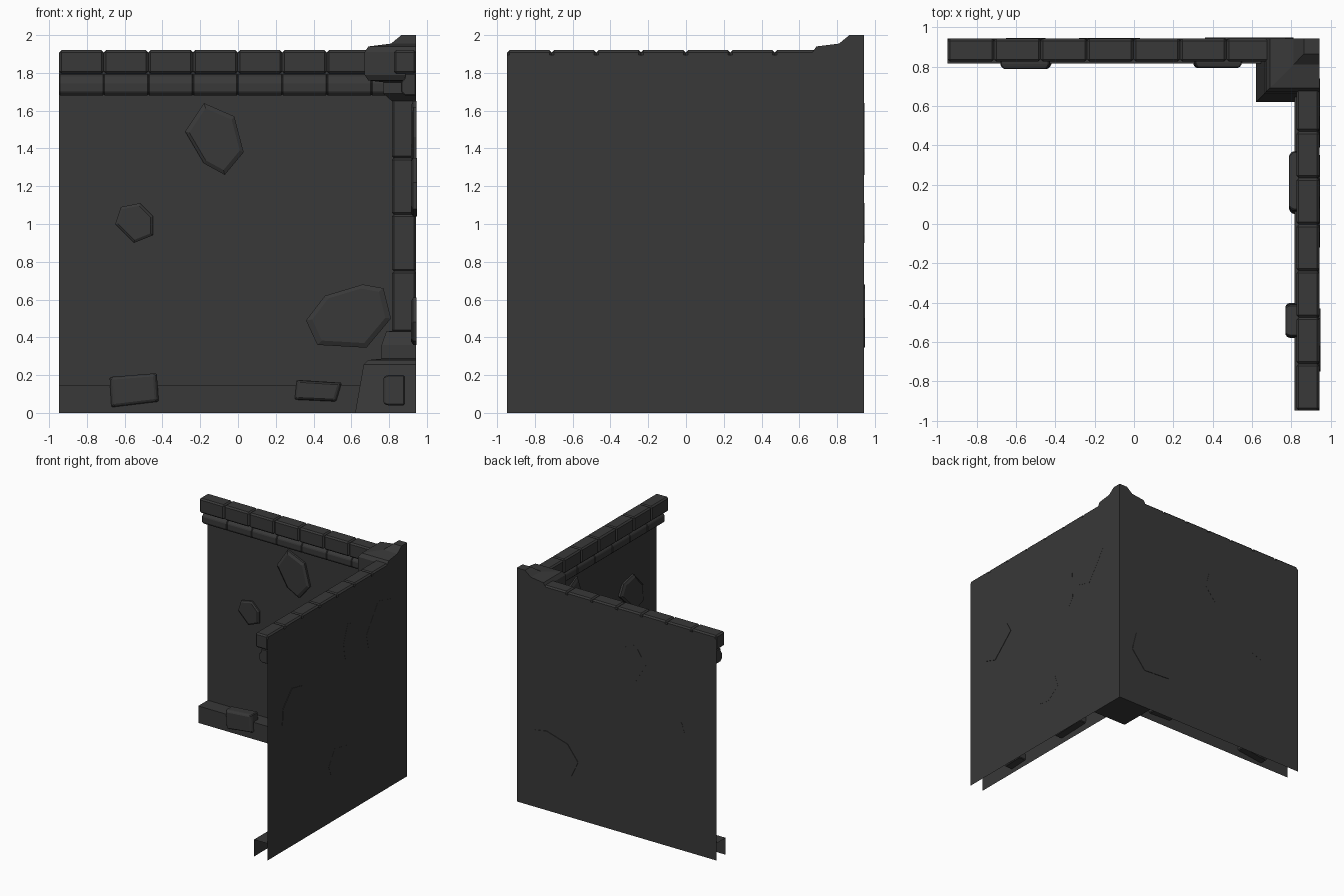
import bpy, bmesh
from mathutils import Vector

if "Cube" in bpy.data.objects:
    bpy.data.objects.remove(bpy.data.objects["Cube"])

O = 0.943      # outer plane of both walls
L = -0.947     # free end of each wall

stone = bpy.data.materials.new("dark_stone")
stone.diffuse_color = (0.04, 0.04, 0.04, 1)
stone.use_nodes = True
stone.node_tree.nodes["Principled BSDF"].inputs["Base Color"].default_value = stone.diffuse_color

# Wall coordinates: s along the wall, d depth inward from the outer plane, z up
def back(s, d, z): return Vector((s, O - d, z))
def right(s, d, z): return Vector((O - d, s, z))
WALLS = (("back", back), ("right", right))

def finish(bm, name, bevel=0.0):
    bmesh.ops.recalc_face_normals(bm, faces=bm.faces)
    if bevel:
        bmesh.ops.bevel(bm, geom=list(bm.edges), offset=bevel, segments=1,
                        affect='EDGES', clamp_overlap=True)
    me = bpy.data.meshes.new(name)
    bm.to_mesh(me)
    bm.free()
    ob = bpy.data.objects.new(name, me)
    me.materials.append(stone)
    bpy.context.collection.objects.link(ob)
    return ob

def loft(name, rings, cap_start=True, cap_end=True, closed=True, bevel=0.0):
    bm = bmesh.new()
    vs = [[bm.verts.new(p) for p in r] for r in rings]
    n = len(vs[0])
    for a, b in zip(vs, vs[1:]):
        for i in range(n if closed else n - 1):
            j = (i + 1) % n
            bm.faces.new((a[i], a[j], b[j], b[i]))
    if cap_start: bm.faces.new(vs[0])
    if cap_end: bm.faces.new(vs[-1])
    return finish(bm, name, bevel)

def sheet(name, f, profile):
    loft(name, [[f(s, d, z) for d, z in profile] for s in (L, O)],
         False, False, False)

def prism(name, f, s0, s1, profile, bevel):
    loft(name, [[f(s, d, z) for d, z in profile] for s in (s0, s1)], bevel=bevel)

def rock(name, f, pts, depth, poke=0.001):
    cs = sum(p[0] for p in pts) / len(pts)
    cz = sum(p[1] for p in pts) / len(pts)
    loft(name, [[f(cs + (s - cs) * k, d, cz + (z - cz) * k) for s, z in pts]
                for k, d in ((1, -poke), (1, depth * .6), (.86, depth))])

def square_stack(name, levels, bevel=0.0):
    loft(name, [[Vector(p) for p in ((a, a, z), (O, a, z), (O, O, z), (a, O, z))]
                for a, z in levels], bevel=bevel)

BRICK = [(0, 1.795), (.118, 1.795), (.118, 1.92), (0, 1.92)]
MOULD = [(0, 1.68), (.06, 1.68), (.08, 1.70), (.08, 1.75), (.06, 1.775),
         (.06, 1.797), (0, 1.797)]
N = 8
step = (O - L) / N
for side, f in WALLS:
    # thin wall and open plinth
    sheet(side + "_wall", f, [(0, 0), (0, 1.895)])
    sheet(side + "_plinth", f, [(.128, 0), (.128, .145), (0, .145)])
    # coping bricks and moulding below them
    for i in range(N):
        a = L + i * step
        prism(f"{side}_coping_brick_{i}", f, a, a + step, BRICK, .012)
        prism(f"{side}_moulding_{i}", f, a, a + step, MOULD, .005)

# corner pillar: base, stacked blocks, capital
square_stack("pillar_base", [(.62, 0), (.665, .255), (.69, .28), (.76, .287),
                             (.76, .36), (.785, .43), (.815, .435)])
zs = [.43, .75, 1.05, 1.35, 1.66]
for i, (a, b) in enumerate(zip(zs, zs[1:])):
    square_stack(f"pillar_block_{i}", [(.815, a), (.815, b)], .01)
square_stack("pillar_capital", [(.815, 1.65), (.77, 1.69), (.77, 1.75), (.69, 1.76),
                                (.67, 1.79), (.67, 1.91), (.69, 1.94),
                                (.81, 1.955), (.865, 2.0)])

# stones set in the wall faces
rock("back_stone_high", back, [(-.28, 1.49), (-.18, 1.64), (-.02, 1.57),
     (.03, 1.38), (-.07, 1.26), (-.18, 1.32)], .03)
rock("back_stone_small", back, [(-.65, 1.0), (-.62, 1.09), (-.52, 1.11),
     (-.45, 1.04), (-.45, .94), (-.55, .9)], .022)
rock("back_stone_low", back, [(.36, .49), (.46, .62), (.66, .68), (.77, .66),
     (.81, .5), (.68, .345), (.42, .36)], .032, .004)
rock("right_stone_high", right, [(.39, 1.42), (.55, 1.65), (.74, 1.6),
     (.74, 1.5), (.56, 1.24), (.42, 1.28)], .028)
rock("right_stone_small", right, [(.08, 1.46), (.14, 1.62), (.34, 1.52),
     (.35, 1.2), (.3, 1.13), (.1, 1.33)], .022)
rock("right_stone_end", right, [(-.75, 1.08), (-.63, 1.04), (-.43, 1.23),
     (-.48, 1.32), (-.62, 1.35), (-.74, 1.22)], .028, .004)
rock("right_stone_low", right, [(-.12, .48), (-.04, .61), (.12, .58),
     (.16, .45), (.04, .36), (-.08, .38)], .026)

# stones set in the plinth
def plinth_stone(name, f, pts, front):
    cs, cz = (sum(c) / 4 for c in zip(*pts))
    loft(name, [[f(cs + (s - cs) * k, d, cz + (z - cz) * k) for s, z in pts]
                for k, d in ((1, .06), (1, front - .018), (.88, front))], bevel=.006)

plinth_stone("back_plinth_stone_left", back,
             [(-.67, .03), (-.42, .06), (-.43, .21), (-.68, .19)], .155)
plinth_stone("back_plinth_stone_right", back,
             [(.3, .07), (.52, .06), (.55, .16), (.31, .175)], .15)
plinth_stone("right_plinth_stone_inner", right,
             [(.05, .05), (.36, .06), (.37, .17), (.07, .18)], .155)
plinth_stone("right_plinth_stone_end", right,
             [(-.58, .04), (-.4, .05), (-.41, .19), (-.57, .2)], .172)
